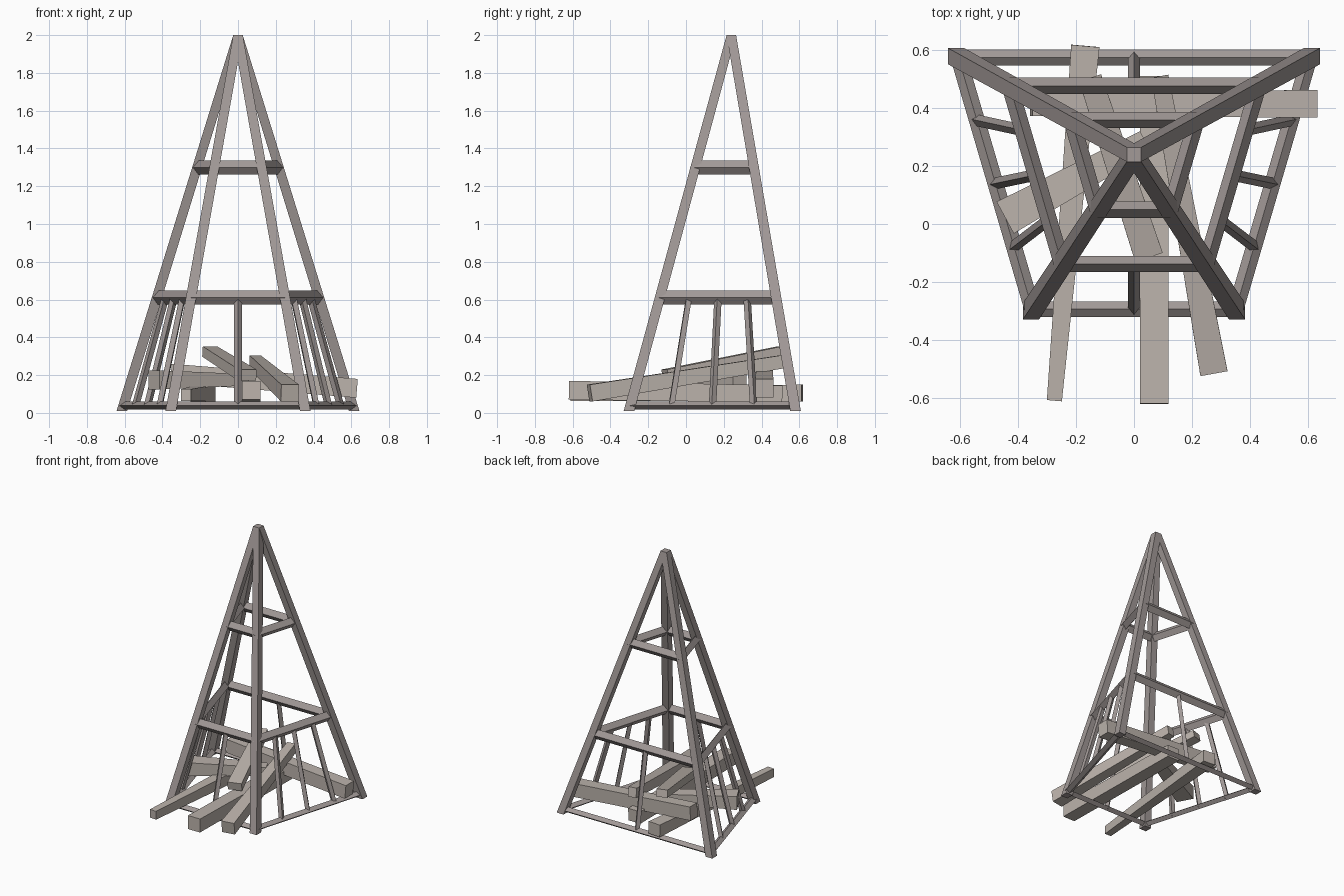
import bpy
from mathutils import Vector

if "Cube" in bpy.data.objects:
    bpy.data.objects.remove(bpy.data.objects["Cube"])

UP = Vector((0, 0, 1))


def material(name, rgb):
    m = bpy.data.materials.new(name)
    m.diffuse_color = (*rgb, 1)
    m.use_nodes = True
    m.node_tree.nodes["Principled BSDF"].inputs["Base Color"].default_value = m.diffuse_color
    return m


FRAME = material("dark_wood", (0.36, 0.32, 0.31))
PLANK = material("pale_wood", (0.50, 0.45, 0.41))


def prism(name, start, end, mat):
    """Four-sided bar between two matching end loops."""
    faces = [(3, 2, 1, 0), (4, 5, 6, 7)]
    faces += [(i, (i + 1) % 4, 4 + (i + 1) % 4, 4 + i) for i in range(4)]
    me = bpy.data.meshes.new(name)
    me.from_pydata(start + end, [], faces)
    me.materials.append(mat)
    ob = bpy.data.objects.new(name, me)
    bpy.context.collection.objects.link(ob)
    return ob


SQUARE = ((-1, -1), (1, -1), (1, 1), (-1, 1))
DIAMOND = ((0, -1), (1, 0), (0, 1), (-1, 0))


def beam(name, p, q, size1, size2=None, section=SQUARE, mat=FRAME):
    """Bar from p to q with (width, height) at each end."""
    p, q = Vector(p), Vector(q)
    d = (q - p).normalized()
    side = d.cross(UP).normalized()
    top = side.cross(d)
    loops = []
    for c, (w, h) in ((p, size1), (q, size2 or size1)):
        loops.append([c + side * u * w / 2 + top * v * h / 2 for u, v in section])
    return prism(name, loops[0], loops[1], mat)


# Four leaning legs meeting in a flat-topped peak
apex = Vector((0, 0.24, 2.0))
feet = {"front_left": (-0.356, -0.302), "front_right": (0.356, -0.302),
        "back_right": (0.615, 0.58), "back_left": (-0.615, 0.58)}
feet = {k: Vector((x, y, 0.01)) for k, (x, y) in feet.items()}
for k, f in feet.items():
    prism(k + "_leg",
          [f + Vector((u, v, 0)) * 0.028 for u, v in SQUARE],
          [apex + Vector((u, v, 0)) * 0.025 for u, v in SQUARE], FRAME)


def ring_point(k, z):
    f = feet[k]
    return f.lerp(apex, (z - f.z) / (apex.z - f.z))


# Horizontal rings: base, middle and upper
names = list(feet)
sides = list(zip(("front", "right", "back", "left"), names, names[1:] + names[:1]))
for ring, z, size in (("base", 0.038, (0.055, 0.042)),
                      ("middle", 0.61, (0.056, 0.074)),
                      ("upper", 1.30, (0.056, 0.074))):
    for s, a, b in sides:
        beam(f"{ring}_{s}_rail", ring_point(a, z), ring_point(b, z), size, section=DIAMOND)

# Upright slats between base and middle rails
for s, a, b in sides:
    n = 3 if s in ("left", "right") else 1
    for i in range(1, n + 1):
        t = i / (n + 1)
        beam(f"{s}_slat_{i}",
             ring_point(a, 0.03).lerp(ring_point(b, 0.03), t),
             ring_point(a, 0.61).lerp(ring_point(b, 0.61), t),
             (0.04, 0.04), section=DIAMOND)

# Loose pile of planks inside the frame
planks = (
    ("straight_plank", (0.07, -0.62, 0.12), (0.07, 0.51, 0.10), (0.10, 0.10), (0.10, 0.09)),
    ("tapered_plank", (-0.275, -0.61, 0.095), (-0.168, 0.615, 0.105), (0.052, 0.062), (0.098, 0.09)),
    ("right_sloping_plank", (0.275, -0.51, 0.105), (0.09, 0.505, 0.27), (0.095, 0.09), (0.06, 0.07)),
    ("top_plank", (0.05, -0.11, 0.20), (-0.15, 0.50, 0.325), (0.10, 0.06), (0.08, 0.055)),
    ("left_plank", (-0.445, 0.022, 0.175), (0.04, 0.285, 0.175), (0.125, 0.10), (0.08, 0.06)),
    ("back_plank", (0.63, 0.415, 0.13), (-0.355, 0.415, 0.21), (0.095, 0.10), (0.085, 0.10)),
)
for name, p, q, s1, s2 in planks:
    beam(name, p, q, s1, s2, mat=PLANK)
